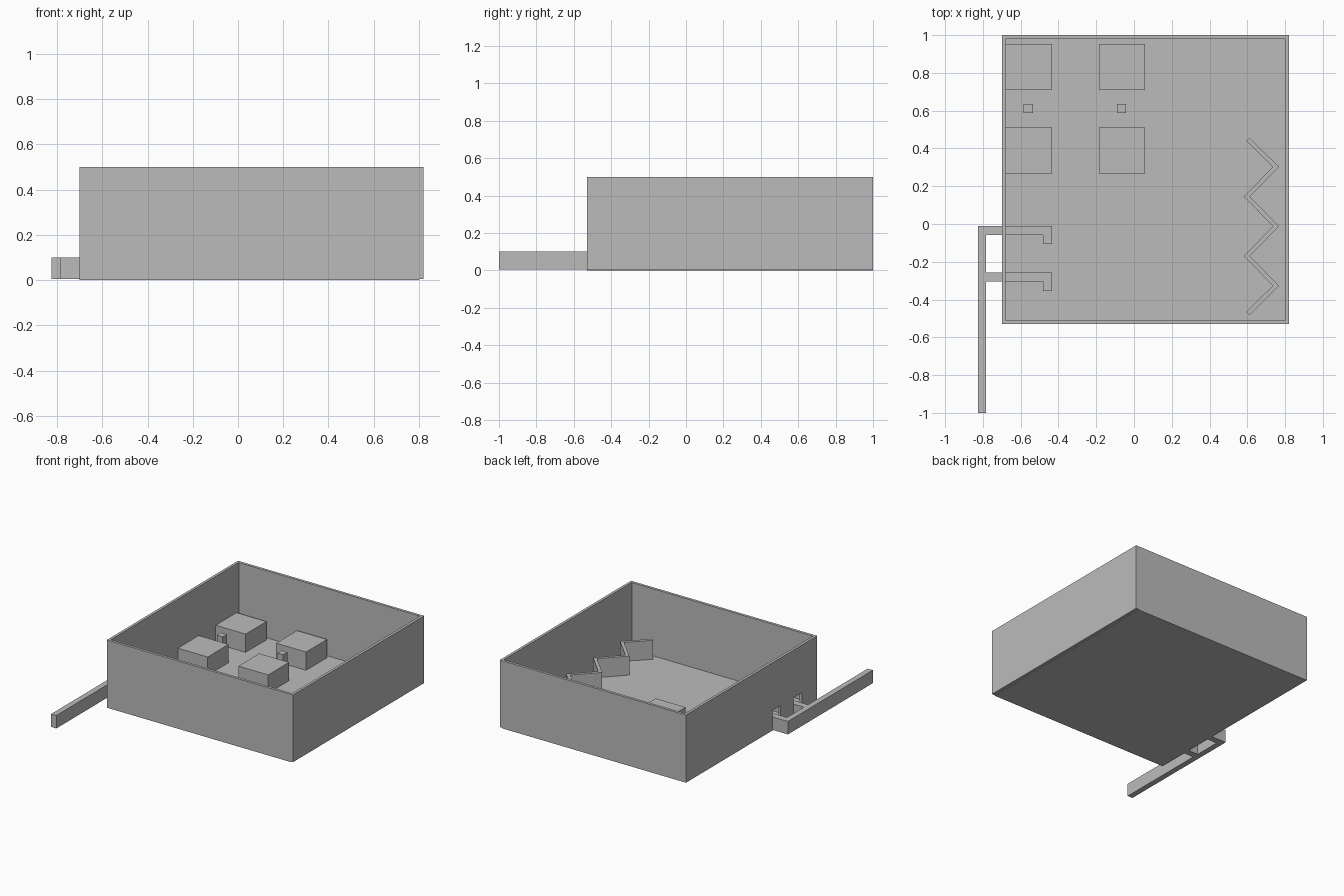
import bpy
import bmesh
from mathutils import Vector

old = bpy.data.objects.get("Cube")
if old:
    bpy.data.objects.remove(old, do_unlink=True)

FLOOR = 0.004      # underside of everything standing on the floor
FURNITURE = 0.14   # height of blocks, posts and screen
ARM = 0.1          # height of the hooked arms
THICK = 0.02       # wall thickness

grey = bpy.data.materials.new("plain grey")
grey.use_nodes = True
grey.diffuse_color = (0.5, 0.5, 0.5, 1)
grey.node_tree.nodes["Principled BSDF"].inputs["Base Color"].default_value = (0.5, 0.5, 0.5, 1)


def prism(name, outline, z0, z1):
    """Extrude a flat outline from z0 up to z1."""
    bm = bmesh.new()
    face = bm.faces.new([bm.verts.new((x, y, z0)) for x, y in outline])
    geom = bmesh.ops.extrude_face_region(bm, geom=[face])["geom"]
    top = [v for v in geom if isinstance(v, bmesh.types.BMVert)]
    bmesh.ops.translate(bm, verts=top, vec=(0, 0, z1 - z0))
    bmesh.ops.recalc_face_normals(bm, faces=bm.faces)
    mesh = bpy.data.meshes.new(name)
    bm.to_mesh(mesh)
    bm.free()
    mesh.materials.append(grey)
    obj = bpy.data.objects.new(name, mesh)
    bpy.context.collection.objects.link(obj)
    return obj


def box(name, x0, x1, y0, y1, z0, z1):
    return prism(name, [(x0, y0), (x1, y0), (x1, y1), (x0, y1)], z0, z1)


def ribbon(path, width):
    """Outline of a mitred strip that follows a path."""
    pts = [Vector(p) for p in path]
    left, right = [], []
    for i, p in enumerate(pts):
        a = (p - pts[i - 1]).normalized() if i else None
        b = (pts[i + 1] - p).normalized() if i < len(pts) - 1 else None
        a, b = a or b, b or a
        na, nb = Vector((-a.y, a.x)), Vector((-b.y, b.x))
        miter = (na + nb).normalized()
        miter *= width / 2 / miter.dot(na)
        left.append(p + miter)
        right.append(p - miter)
    return left + right[::-1]


# Open room: floor and four walls
X0, X1, Y0, Y1, TOP = -0.70, 0.82, -0.53, 1.0, 0.5
box("floor", X0, X1 - THICK, Y0, Y1, 0, 0.005)
box("front_wall", X0, X1, Y0, Y0 + THICK, FLOOR, TOP)
box("back_wall", X0, X1, Y1 - THICK, Y1, FLOOR, TOP)
box("left_wall", X1 - THICK, X1, Y0 + THICK, Y1 - THICK, FLOOR, TOP)

# Right wall, built round two low doorways
doors = [(-0.355, -0.255), (-0.105, -0.01)]
start = Y0 + THICK
profile = [(start, FLOOR)]
for a, b in doors:
    profile += [(a, FLOOR), (a, 0.148), (b, 0.148), (b, FLOOR)]
profile += [(Y1 - THICK, FLOOR), (Y1 - THICK, TOP), (start, TOP)]
wall = prism("right_wall", profile, X0, X0 + THICK)
for v in wall.data.vertices:       # lay the (y, z) profile upright
    v.co = (v.co.z, v.co.x, v.co.y)

# Four blocks with a post between each pair
for i, x in enumerate((-0.557, -0.063)):
    for j, y in enumerate((0.39, 0.832)):
        box(f"block_{i}_{j}", x - 0.122, x + 0.122, y - 0.122, y + 0.122, FLOOR, FURNITURE)
    px = x - 0.003
    box(f"post_{i}", px - 0.024, px + 0.024, 0.587, 0.635, FLOOR, FURNITURE)

# Zigzag screen
path = [(0.603, 0.448)]
path += [(0.751 if i % 2 == 0 else 0.598, 0.303 - 0.1575 * i) for i in range(5)]
path += [(0.603, -0.474)]
prism("zigzag_screen", ribbon(path, 0.023), FLOOR, 0.145)

# Long outer bar with two hooked arms reaching through the doorways
box("outer_bar", -0.825, -0.783, -1.0, -0.01, FLOOR, ARM)
for i, y in enumerate((-0.01, -0.257)):
    hook = [(-0.783, y), (-0.783, y - 0.048), (-0.483, y - 0.048),
            (-0.483, y - 0.097), (-0.435, y - 0.097), (-0.435, y)]
    prism(f"hooked_arm_{i}", hook, FLOOR, ARM)
